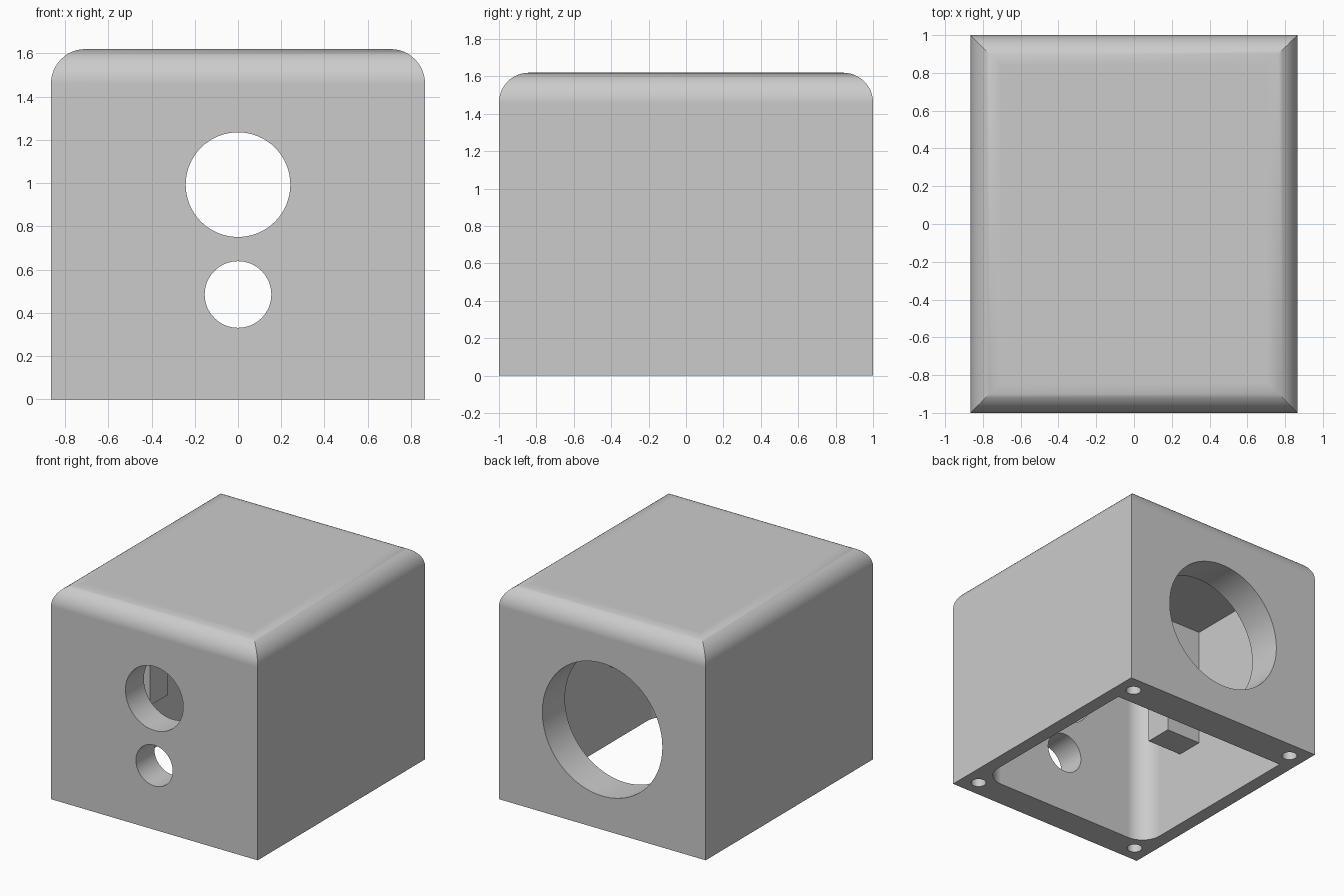
import bpy, bmesh, math
from mathutils import Matrix

if "Cube" in bpy.data.objects:
    bpy.data.objects.remove(bpy.data.objects["Cube"], do_unlink=True)

HX, HY, H = 0.865, 1.0, 1.62          # half width, half depth, height
FILLET = 0.16
WALL_X, WALL_FRONT, WALL_BACK = 0.76, -0.78, 0.73
CEILING = 1.5

grey = bpy.data.materials.new("plain grey")
grey.use_nodes = True
grey.diffuse_color = (0.6, 0.6, 0.6, 1)
grey.node_tree.nodes["Principled BSDF"].inputs["Base Color"].default_value = (0.6, 0.6, 0.6, 1)


def make(name, bm):
    bmesh.ops.recalc_face_normals(bm, faces=bm.faces[:])
    mesh = bpy.data.meshes.new(name)
    bm.to_mesh(mesh)
    bm.free()
    mesh.materials.append(grey)
    ob = bpy.data.objects.new(name, mesh)
    bpy.context.collection.objects.link(ob)
    return ob


def loft(name, rings):
    """Skin a stack of equal-length point rings and cap both ends."""
    bm = bmesh.new()
    loops = [[bm.verts.new(p) for p in ring] for ring in rings]
    for a, b in zip(loops, loops[1:]):
        for i in range(len(a)):
            j = (i + 1) % len(a)
            bm.faces.new((a[i], a[j], b[j], b[i]))
    bm.faces.new(loops[0])
    bm.faces.new(loops[-1])
    return make(name, bm)


def rect(hx, y0, y1, z):
    return [(-hx, y0, z), (hx, y0, z), (hx, y1, z), (-hx, y1, z)]


def cylinder(name, radius, depth, centre, along_y=False, sides=64):
    bm = bmesh.new()
    turn = Matrix.Rotation(math.pi / 2, 4, 'X') if along_y else Matrix()
    bmesh.ops.create_cone(bm, cap_ends=True, segments=sides, radius1=radius, radius2=radius,
                          depth=depth, matrix=Matrix.Translation(centre) @ turn)
    return make(name, bm)


def cut(target, cutter):
    mod = target.modifiers.new("cut", 'BOOLEAN')
    mod.operation, mod.solver, mod.object = 'DIFFERENCE', 'EXACT', cutter
    bpy.context.view_layer.objects.active = target
    bpy.ops.object.modifier_apply(modifier=mod.name)
    bpy.data.objects.remove(cutter, do_unlink=True)


# Outer shell: straight sides, top edge rounded, corners mitred
rings = [rect(HX, -HY, HY, 0)]
for i in range(13):
    a = math.pi / 2 * i / 12
    inset = FILLET * (1 - math.cos(a))
    rings.append(rect(HX - inset, -HY + inset, HY - inset, H - FILLET + FILLET * math.sin(a)))
housing = loft("housing", rings)

# Cavity, open below, with rounded front corners
R = 0.16
outline = [(WALL_X, WALL_BACK), (-WALL_X, WALL_BACK)]
for side, start in ((-1, math.pi), (1, 1.5 * math.pi)):
    for i in range(13):
        a = start + math.pi / 2 * i / 12
        outline.append((side * (WALL_X - R) + R * math.cos(a), WALL_FRONT + R + R * math.sin(a)))
cut(housing, loft("cavity_cutter", [[(x, y, z) for x, y in outline] for z in (-0.1, CEILING)]))

# Round openings: two in front, one large at the back
cut(housing, cylinder("front_upper_cutter", 0.242, 0.6, (0, -1, 0.993), True))
cut(housing, cylinder("front_lower_cutter", 0.154, 0.6, (0, -1, 0.485), True))
cut(housing, cylinder("back_cutter", 0.502, 0.8, (0, 1, 0.757), True, 96))

# Screw holes in the bottom rim
for sx in (-1, 1):
    for sy in (-1, 1):
        cut(housing, cylinder("screw_cutter", 0.054, 0.8, (sx * (HX - 0.13), sy * (HY - 0.13), 0), sides=32))

bpy.ops.object.select_all(action='DESELECT')
housing.select_set(True)
bpy.context.view_layer.objects.active = housing
bpy.ops.object.shade_smooth_by_angle(angle=math.radians(30))
weighted = housing.modifiers.new("flat walls", 'WEIGHTED_NORMAL')
weighted.keep_sharp = True

# Inner blocks hanging from the ceiling along the side walls
for name, side in (("right_inner_block", -1), ("left_inner_block", 1)):
    block = loft(name, [rect(0.15, -0.39, -0.175, z) for z in (0.58, CEILING + 0.02)])
    block.location.x = side * 0.615
